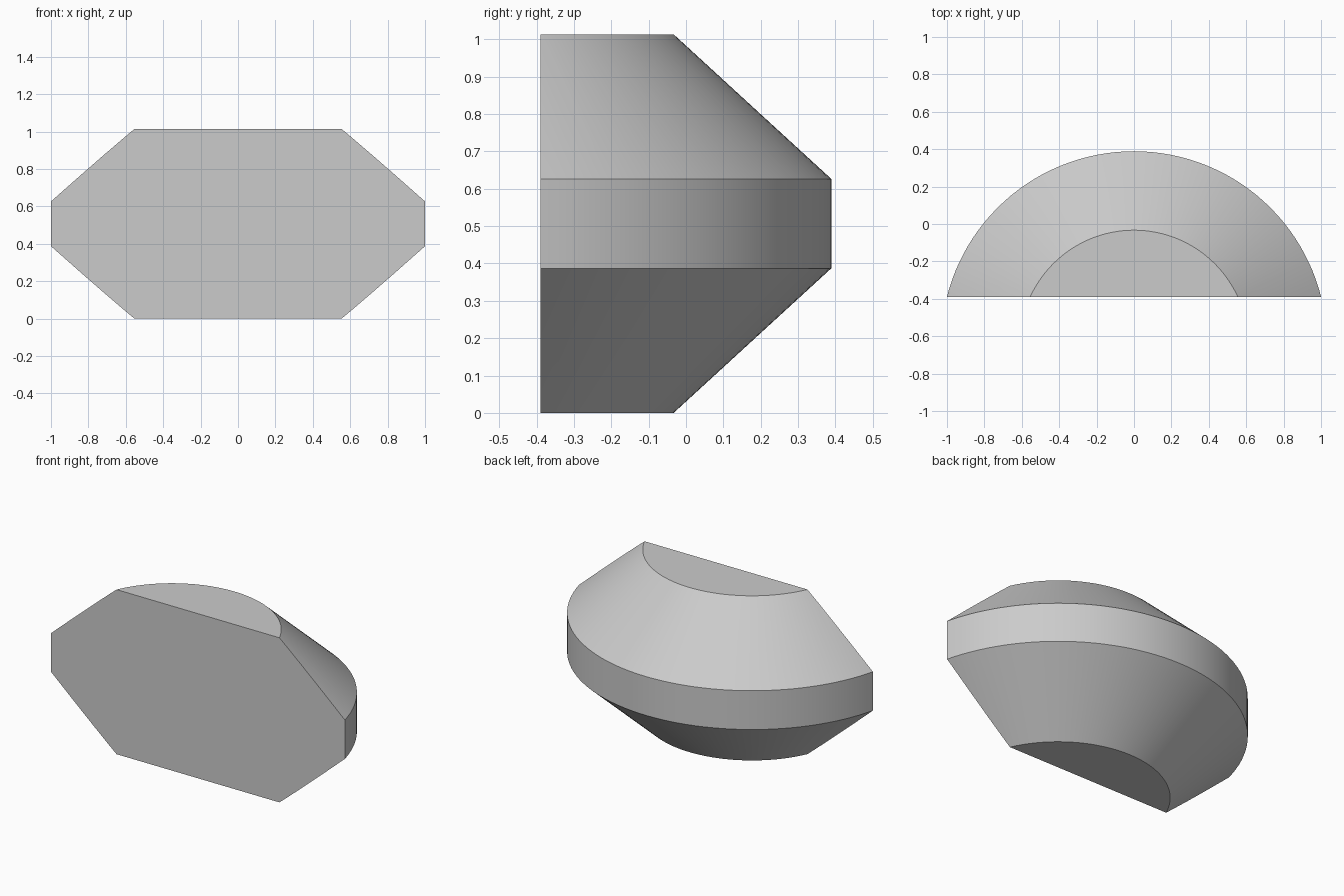
import bpy
import bmesh
import math
from mathutils import Matrix, Vector

cube = bpy.data.objects.get("Cube")
if cube:
    bpy.data.objects.remove(cube, do_unlink=True)

AXIS_Y = -0.643      # turning axis, in front of the flat face
FRONT_Y = -0.389     # plane of the flat front face
SEGMENTS = 128

# Turned profile: radius and height, bottom to top
profile = [(0, 0), (0.61, 0), (1.032, 0.387), (1.032, 0.626), (0.61, 1.013), (0, 1.013)]

# Double-tapered disc
bm = bmesh.new()
verts = [bm.verts.new((0, r, z)) for r, z in profile]
edges = [bm.edges.new(pair) for pair in zip(verts, verts[1:])]
bmesh.ops.spin(bm, geom=verts + edges, cent=(0, 0, 0), axis=(0, 0, 1),
               angle=math.tau, steps=SEGMENTS)
bmesh.ops.remove_doubles(bm, verts=bm.verts, dist=0.0001)
bmesh.ops.transform(bm, matrix=Matrix.Translation((0, AXIS_Y, 0)), verts=bm.verts)

# Slice off the front and close it with one flat face
cut = bmesh.ops.bisect_plane(bm, geom=bm.verts[:] + bm.edges[:] + bm.faces[:],
                             plane_co=Vector((0, FRONT_Y, 0)), plane_no=Vector((0, -1, 0)),
                             clear_outer=True)
rim = [e for e in cut["geom_cut"] if isinstance(e, bmesh.types.BMEdge)]
bmesh.ops.contextual_create(bm, geom=rim)

# Merge each end cap into a single face
flat = [e for e in bm.edges if len(e.link_faces) == 2
        and all(abs(f.normal.z) > 0.99 for f in e.link_faces)]
bmesh.ops.dissolve_edges(bm, edges=flat, use_verts=False)
bmesh.ops.recalc_face_normals(bm, faces=bm.faces)

mesh = bpy.data.meshes.new("half_disc_body")
bm.to_mesh(mesh)
bm.free()
body = bpy.data.objects.new("half_disc_body", mesh)
bpy.context.collection.objects.link(body)

# Plain grey material
grey = bpy.data.materials.new("light_grey")
grey.use_nodes = True
colour = (0.6, 0.6, 0.6, 1)
grey.diffuse_color = colour
grey.node_tree.nodes["Principled BSDF"].inputs["Base Color"].default_value = colour
mesh.materials.append(grey)

# Smooth round sides with crisp rims
bpy.ops.object.select_all(action="DESELECT")
body.select_set(True)
bpy.context.view_layer.objects.active = body
bpy.ops.object.shade_smooth_by_angle(angle=math.radians(25))
